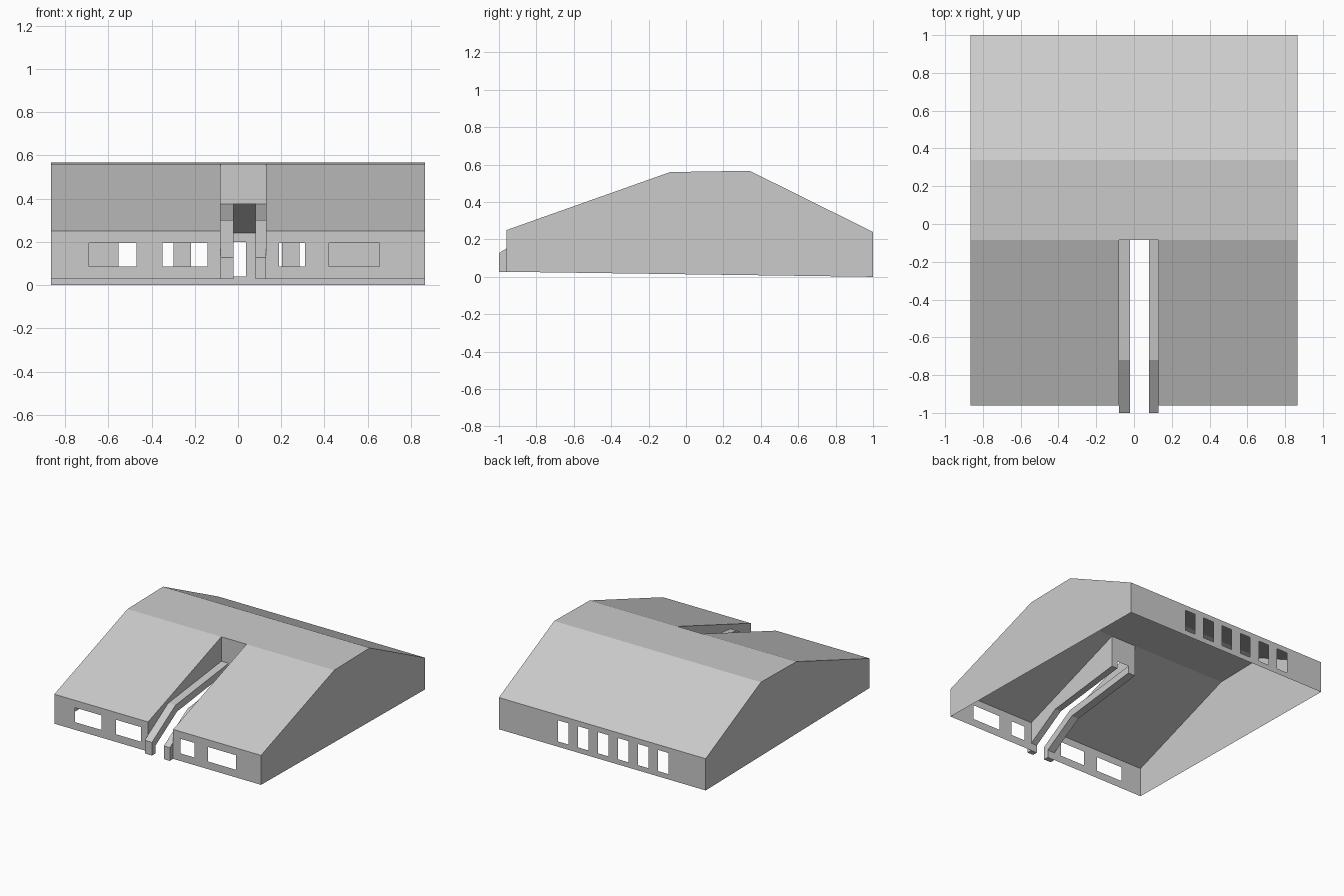
import bpy

if "Cube" in bpy.data.objects:
    bpy.data.objects.remove(bpy.data.objects["Cube"])

W = 0.865             # half width of the hall
SL, SR = -0.08, 0.13  # sides of the entrance slot
FRONT, BACK = -0.96, 1.0
RIDGE_F, RIDGE_B = (-0.085, 0.56), (0.34, 0.567)
EAVE_F, EAVE_B = (FRONT, 0.25), (BACK, 0.24)


def make(name, verts, faces):
    me = bpy.data.meshes.new(name)
    me.from_pydata(verts, [], faces)
    me.update()
    ob = bpy.data.objects.new(name, me)
    bpy.context.collection.objects.link(ob)
    return ob


def strip(name, x0, x1, a, b):
    """Flat sheet spanning x0..x1 between two (y, z) points."""
    return make(name, [(x0, *a), (x1, *a), (x1, *b), (x0, *b)], [(0, 1, 2, 3)])


def side_sheet(name, x, profile):
    return make(name, [(x, y, z) for y, z in profile], [tuple(range(len(profile)))])


def wall(name, y, x0, x1, zs, holes):
    """Upright wall with a row of rectangular window openings."""
    xs = sorted({x0, x1, *[v for h in holes for v in h]})
    verts = [(x, y, z) for z in zs for x in xs]
    n = len(xs)
    faces = []
    for j in range(3):
        for i in range(n - 1):
            if j == 1 and (xs[i], xs[i + 1]) in holes:
                continue
            f = (j * n + i, j * n + i + 1, (j + 1) * n + i + 1, (j + 1) * n + i)
            faces.append(f if y < 0 else f[::-1])
    return make(name, verts, faces)


def beam(name, x0, x1, profile):
    """Closed prism extruded along x from a (y, z) profile."""
    n = len(profile)
    verts = [(x, y, z) for x in (x0, x1) for y, z in profile]
    faces = [tuple(range(n)), tuple(range(2 * n - 1, n - 1, -1))]
    faces += [(i, i + n, (i + 1) % n + n, (i + 1) % n) for i in range(n)]
    return make(name, verts, faces)


# Gable sides
gable = [(FRONT, 0.027), (BACK, 0.0), EAVE_B, RIDGE_B, RIDGE_F, EAVE_F]
side_sheet("right_gable", W, gable)
side_sheet("left_gable", -W, gable[::-1])

# Roof panels
strip("roof_back", -W, W, RIDGE_B, EAVE_B)
strip("roof_top", -W, W, RIDGE_F, RIDGE_B)
strip("roof_front_left", -W, SL, EAVE_F, RIDGE_F)
strip("roof_front_right", SR, W, EAVE_F, RIDGE_F)

# Front and back walls with windows
fz = (0.027, 0.085, 0.195, 0.25)
wall("front_wall_left", FRONT, -W, SL, fz, [(-0.69, -0.47), (-0.35, -0.14)])
wall("front_wall_right", FRONT, SR, W, fz, [(0.19, 0.31), (0.42, 0.655)])
back_windows = [(round(-0.553 + i * 0.1675, 4), round(-0.466 + i * 0.1675, 4))
                for i in range(6)]
wall("back_wall", BACK, -W, W, (0.0, 0.04, 0.2, 0.24), back_windows)

# Entrance slot: side walls down to the ledges, and end wall
ledge = [(FRONT, 0.15), (-0.72, 0.30), (-0.085, 0.375)]
slot = ledge + [RIDGE_F, EAVE_F]
side_sheet("slot_wall_left", SL, slot)
side_sheet("slot_wall_right", SR, slot[::-1])
strip("slot_end_wall", SL, SR, (-0.085, 0.375), RIDGE_F)

# Bent ledge beams ending in feet at the front
rail = [(-1.0, 0.027), (FRONT, 0.027), (FRONT, 0.085), (-0.70, 0.245),
        (-0.085, 0.32), (-0.085, 0.375), (-0.72, 0.30), (-1.0, 0.127)]
beam("ledge_left", SL, -0.02, rail)
beam("ledge_right", 0.08, SR, rail)
